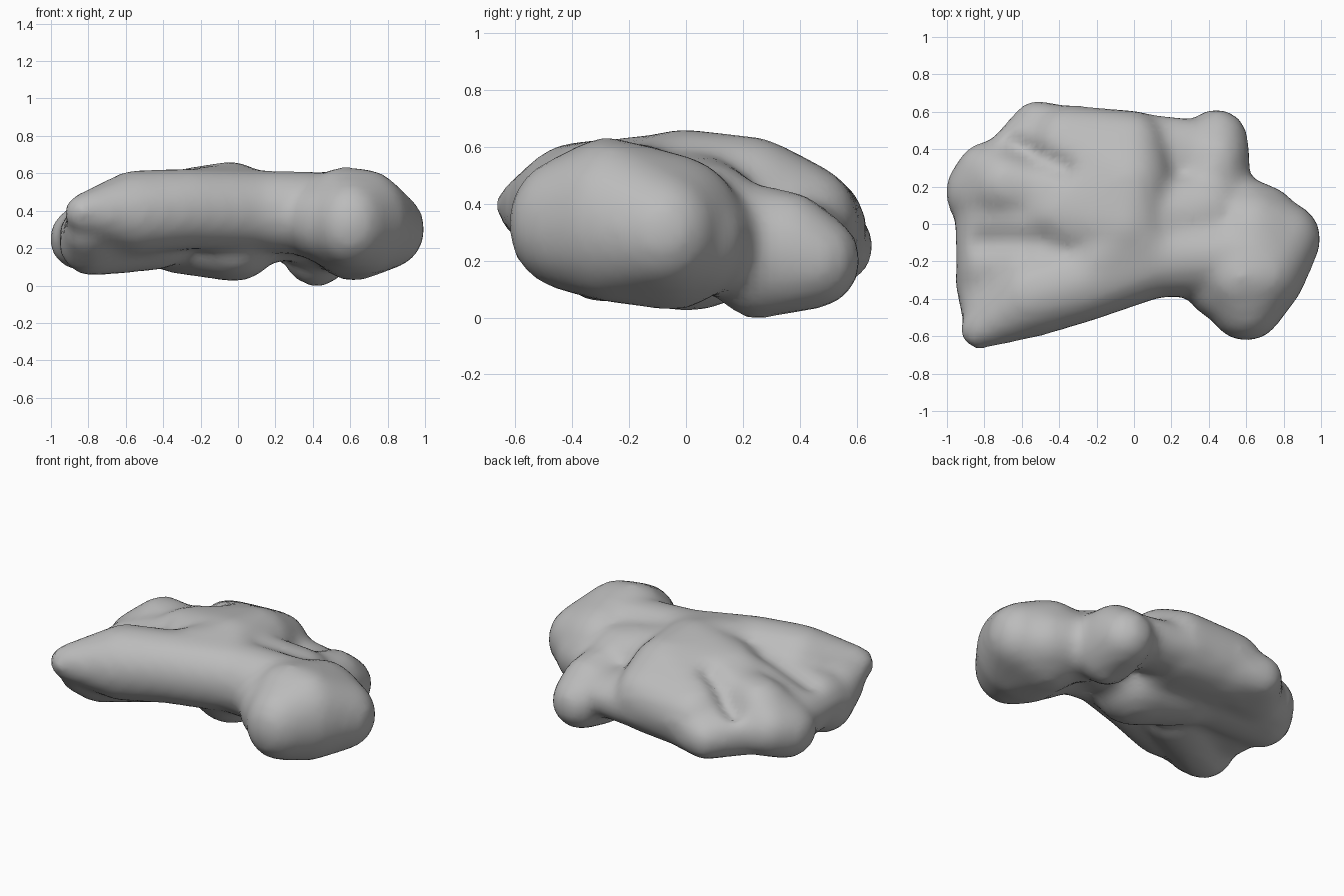
import bpy, bmesh, math
from mathutils import Vector, Matrix

cube = bpy.data.objects.get("Cube")
if cube:
    bpy.data.objects.remove(cube, do_unlink=True)

stone = bpy.data.materials.new("grey stone")
stone.use_nodes = True
grey = (0.5, 0.5, 0.5, 1)
stone.diffuse_color = grey
bsdf = stone.node_tree.nodes["Principled BSDF"]
bsdf.inputs["Base Color"].default_value = grey
bsdf.inputs["Roughness"].default_value = 0.8

bm = bmesh.new()


def lobe(*balls):
    """Add the convex hull of several ellipsoids, each (centre, radii)."""
    part = bmesh.new()
    for centre, radii in balls:
        # Slightly oversize, since softening shrinks tight curves
        size = [r + 0.0018 / r for r in radii]
        bmesh.ops.create_icosphere(
            part, subdivisions=3, radius=1,
            matrix=Matrix.Translation(centre) @ Matrix.Diagonal((*size, 1)))
    hull = bmesh.ops.convex_hull(part, input=part.verts[:])
    inside = {g for g in hull["geom_interior"] + hull["geom_unused"]
              if isinstance(g, bmesh.types.BMVert)}
    bmesh.ops.delete(part, geom=list(inside), context='VERTS')
    mesh = bpy.data.meshes.new("lobe")
    part.to_mesh(mesh)
    part.free()
    bm.from_mesh(mesh)
    bpy.data.meshes.remove(mesh)


# Big rounded lobe, front of the +x side
lobe(((.60, -.41, .33), (.20, .21, .23)),
     ((.56, -.28, .35), (.22, .22, .28)),
     ((.67, -.27, .34), (.24, .22, .28)),
     ((.62, -.05, .30), (.25, .25, .27)),
     ((.81, -.08, .30), (.18, .19, .20)))
lobe(((.60, -.38, .33), (.2, .2, .2)),
     ((.45, -.31, .34), (.17, .19, .2)),
     ((.42, -.15, .36), (.2, .2, .22)))
# Shoulder between the big lobe and the low back lobe
lobe(((.66, .01, .27), (.22, .20, .20)),
     ((.42, .10, .28), (.20, .20, .18)))
# Long ridge along the front, tapering to a tip
lobe(((-.83, -.565, .39), (.08, .085, .08)),
     ((-.55, -.38, .39), (.20, .22, .22)),
     ((-.28, -.31, .41), (.20, .21, .21)))
lobe(((-.28, -.31, .41), (.20, .21, .21)),
     ((.10, -.18, .40), (.20, .21, .21)))
lobe(((.10, -.18, .40), (.20, .21, .21)),
     ((.50, -.17, .38), (.20, .20, .22)))
# Plateau joining the ridge to the central hump
lobe(((-.22, -.25, .42), (.18, .18, .20)),
     ((.10, -.17, .41), (.18, .18, .20)),
     ((-.04, -.01, .42), (.23, .24, .23)))
# Lobe tucked beneath the ridge tip
lobe(((-.78, -.29, .23), (.17, .17, .17)),
     ((-.81, -.47, .30), (.10, .10, .12)),
     ((-.45, -.12, .27), (.2, .2, .18)))
# Flank joining that lobe to the outer lobe
lobe(((-.78, -.25, .28), (.16, .15, .15)),
     ((-.79, .08, .27), (.16, .15, .15)),
     ((-.45, -.05, .36), (.2, .2, .2)))
# Central hump and the slope behind it
lobe(((-.04, -.01, .39), (.24, .26, .27)),
     ((-.38, .05, .36), (.25, .24, .24)),
     ((-.02, .24, .38), (.22, .20, .25)),
     ((-.01, .40, .33), (.18, .20, .21)),
     ((-.36, .42, .31), (.20, .21, .20)))
lobe(((-.02, 0, .22), (.22, .26, .19)),
     ((-.30, .12, .25), (.22, .22, .18)))
lobe(((.06, .0, .36), (.22, .24, .23)),
     ((.38, .06, .34), (.22, .22, .2)))
# Rounded outer lobe on the -x side
lobe(((-.84, .17, .25), (.16, .18, .16)),
     ((-.78, .28, .28), (.16, .15, .16)),
     ((-.68, .21, .36), (.18, .18, .17)),
     ((-.45, .15, .32), (.22, .22, .22)))
# Back corner
lobe(((-.52, .53, .25), (.11, .12, .12)),
     ((-.66, .33, .27), (.14, .16, .15)),
     ((-.35, .42, .27), (.18, .20, .16)))
# Low back lobe on the +x side, and its web to the hump
lobe(((.42, .25, .23), (.19, .18, .23)),
     ((.44, .36, .23), (.17, .16, .21)),
     ((.44, .45, .20), (.16, .155, .16)))
lobe(((.40, .36, .27), (.16, .18, .12)),
     ((.18, .37, .28), (.17, .17, .13)),
     ((-.05, .40, .28), (.18, .20, .14)))

# Fuse the lobes into one softened skin
mesh = bpy.data.meshes.new("stone_blend")
bm.to_mesh(mesh)
bm.free()
blend = bpy.data.objects.new("stone_blend", mesh)
bpy.context.collection.objects.link(blend)
remesh = blend.modifiers.new("fuse", 'REMESH')
remesh.mode = 'VOXEL'
remesh.voxel_size = 0.035
soften = blend.modifiers.new("soften", 'SMOOTH')
soften.factor = 0.5
soften.iterations = 7
bpy.context.view_layer.update()
graph = bpy.context.evaluated_depsgraph_get()
skin = bpy.data.meshes.new_from_object(blend.evaluated_get(graph))
bpy.data.objects.remove(blend, do_unlink=True)

# Shallow dents in the top: start, end, width, depth
dents = [((-.64, .42), (-.38, .30), .06, .05),
         ((-.80, -.10), (-.50, -.09), .07, .04)]
for v in skin.vertices:
    if v.co.z > 0.3:
        p = v.co.xy
        for a, b, width, depth in dents:
            a, b = Vector(a), Vector(b)
            t = max(0, min(1, (p - a).dot(b - a) / (b - a).length_squared))
            gap = (p - a.lerp(b, t)).length
            v.co.z -= depth * math.exp(-(gap / width) ** 2)

skin.materials.clear()
skin.materials.append(stone)
rock = bpy.data.objects.new("lumpy_stone", skin)
bpy.context.collection.objects.link(rock)
for f in skin.polygons:
    f.material_index = 0
    f.use_smooth = True
